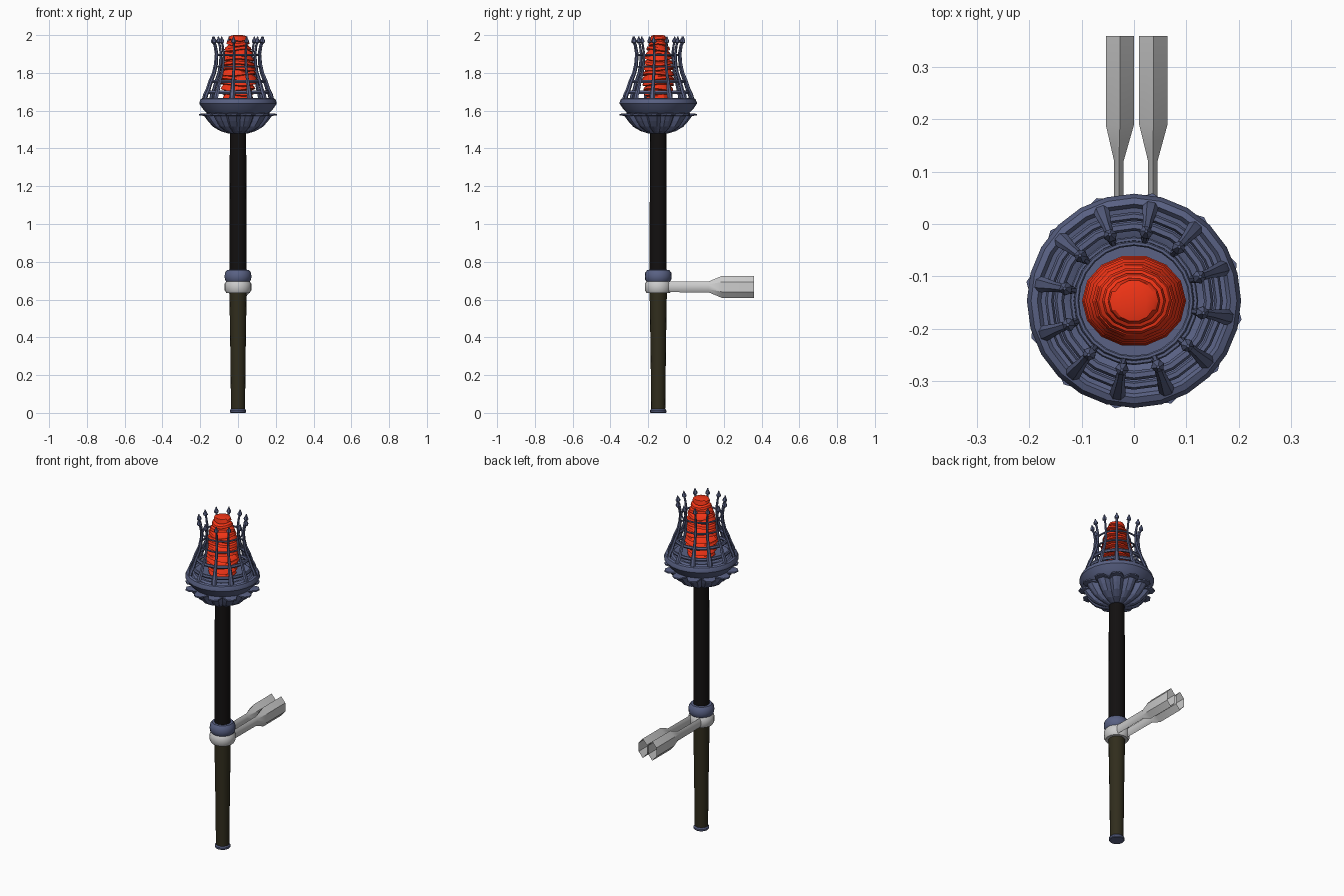
import bpy, bmesh, math, random
from mathutils import Vector

if "Cube" in bpy.data.objects:
    bpy.data.objects.remove(bpy.data.objects["Cube"])

random.seed(4)
CY = -0.147          # torch axis
N = 12               # petals / cage bars
A0 = math.radians(20)

def material(name, col):
    m = bpy.data.materials.new(name)
    m.diffuse_color = (*col, 1)
    m.use_nodes = True
    m.node_tree.nodes["Principled BSDF"].inputs["Base Color"].default_value = m.diffuse_color
    return m

IRON = material("blue_iron", (0.10, 0.12, 0.23))
WOOD = material("olive_grip", (0.030, 0.026, 0.012))
BLACK = material("black_shaft", (0.006, 0.005, 0.005))
FIRE = material("red_fire", (0.90, 0.035, 0.008))

def finish(name, bm, mat=None, smooth=None, loc=(0, CY, 0)):
    bmesh.ops.recalc_face_normals(bm, faces=bm.faces)
    me = bpy.data.meshes.new(name)
    bm.to_mesh(me)
    bm.free()
    ob = bpy.data.objects.new(name, me)
    ob.location = loc
    bpy.context.collection.objects.link(ob)
    if mat:
        me.materials.append(mat)
    if smooth:
        bpy.ops.object.select_all(action='DESELECT')
        ob.select_set(True)
        bpy.context.view_layer.objects.active = ob
        bpy.ops.object.shade_smooth_by_angle(angle=math.radians(smooth))
    return ob

def skin(bm, loops, cap=True, closed=False):
    """Join equal-length point loops into a tube."""
    vs = [[bm.verts.new(p) for p in l] for l in loops]
    n = len(vs[0])
    pairs = list(zip(vs, vs[1:])) + ([(vs[-1], vs[0])] if closed else [])
    for a, b in pairs:
        for i in range(n):
            j = (i + 1) % n
            bm.faces.new((a[i], a[j], b[j], b[i]))
    if cap and not closed:
        bm.faces.new(vs[0])
        bm.faces.new(vs[-1])

def circle(r, z, n, a0=0.0):
    return [(r * math.cos(a0 + math.tau * i / n), r * math.sin(a0 + math.tau * i / n), z) for i in range(n)]

def lathe(name, prof, n, mat=None, smooth=35, closed=False):
    bm = bmesh.new()
    skin(bm, [circle(r, z, n) for r, z in prof], closed=closed)
    return finish(name, bm, mat, smooth)

# Shaft, grip and collars
lathe("foot_cap", [(.040, 0), (.043, .004), (.043, .013), (.038, .02)], 16, IRON)
lathe("grip", [(.037, .012), (.041, .35), (.046, .66)], 16, WOOD)
lathe("shaft", [(.045, .65), (.045, 1.1), (.043, 1.5)], 16, BLACK)
lathe("upper_collar", [(.045, .69), (.06, .692), (.069, .705), (.071, .722), (.069, .742), (.058, .757), (.045, .758)], 20, IRON)
lathe("bracket_ring", [(.045, .635), (.062, .635), (.071, .65), (.071, .683), (.062, .697), (.045, .697)], 20)

# Two hollow bracket prongs that flare into tongs
for side, xn, xw in (("left", -.029, -.027), ("right", .036, .037)):
    bm = bmesh.new()
    loops = []
    for y, x, w, h in ((-.11, xn, .009, .028), (.12, xn, .009, .029), (.19, xw, .027, .058), (.36, xw, .027, .058)):
        sec = ((0, 1), (1, .45), (1, -.45), (0, -1), (-1, -.45), (-1, .45))
        loops.append([(x + w * u, y, .667 + h * v) for u, v in sec])
    skin(bm, loops, cap=False)
    finish(side + "_prong", bm, None, 30, (0, 0, 0))

# Petal cup under the bowl: star-shaped loft
bm = bmesh.new()
loops = []
for z, peak, dip in ((1.48, .055, .048), (1.492, .095, .075), (1.515, .135, .108),
                     (1.545, .162, .13), (1.572, .182, .145), (1.575, .209, .158),
                     (1.583, .209, .158), (1.588, .15, .145)):
    loop = []
    for i in range(4 * N):
        r = (peak, .8 * peak + .2 * dip, dip, .8 * peak + .2 * dip)[i % 4]
        a = A0 + math.tau * i / (4 * N)
        loop.append((r * math.cos(a), r * math.sin(a), z))
    loops.append(loop)
skin(bm, loops)
finish("petal_cup", bm, IRON)

# Fire bowl with stepped lip
lathe("fire_bowl", [(.14, 1.57), (.160, 1.582), (.185, 1.608), (.205, 1.637), (.205, 1.644), (.197, 1.662),
                    (.185, 1.667), (.178, 1.658), (.165, 1.656), (.155, 1.664), (.14, 1.662), (.12, 1.652)], 24, IRON, 25)

# Cage hoops
def hoop(name, r, z, w, h):
    sec = [(r + w * math.cos(a), z + h * math.sin(a)) for a in [math.tau * k / 6 for k in range(6)]]
    lathe(name, sec, 24, IRON, 40, closed=True)

for i, (r, z, w, h) in enumerate(((.162, 1.697, .008, .011), (.143, 1.755, .009, .010),
                                  (.118, 1.832, .005, .005), (.110, 1.895, .005, .005))):
    hoop("cage_hoop_%d" % (i + 1), r, z, w, h)

# Cage bars with spear tips, following a curved path (radius, z, half width)
PATH = [(.186, 1.655, .015), (.178, 1.685, .015), (.165, 1.712, .012), (.150, 1.757, .009), (.132, 1.80, .008),
        (.122, 1.845, .008), (.118, 1.90, .007), (.126, 1.945, .006), (.131, 1.957, .006),
        (.132, 1.962, .013), (.133, 1.970, .013), (.135, 1.985, .005), (.135, 1.993, .003)]
bm = bmesh.new()
for k in range(N):
    a = A0 + math.tau * k / N
    out, tan = Vector((math.cos(a), math.sin(a), 0)), Vector((-math.sin(a), math.cos(a), 0))
    loops = []
    for i, (r, z, w) in enumerate(PATH):
        p, q = PATH[max(i - 1, 0)], PATH[min(i + 1, len(PATH) - 1)]
        d = (out * (q[0] - p[0]) + Vector((0, 0, q[1] - p[1]))).normalized()
        nrm = tan.cross(d)
        depth = min(w, .009) if i < 9 else w
        c = out * r + Vector((0, 0, z))
        loops.append([c + tan * w * math.cos(t) + nrm * depth * math.sin(t)
                      for t in [math.tau * j / 6 for j in range(6)]])
    skin(bm, loops)
finish("cage_bars", bm, IRON, 40)

# Flame: irregular stacked overlapping layers
bm = bmesh.new()
LAYERS = 13
def flame_r(t):
    pts = ((0, .074), (.3, .092), (.55, .086), (.8, .070), (1, .046))
    for (t0, r0), (t1, r1) in zip(pts, pts[1:]):
        if t <= t1:
            return r0 + (r1 - r0) * (t - t0) / (t1 - t0)
    return pts[-1][1]

loops = []
for i in range(LAYERS):
    t = i / (LAYERS - 1)
    z, ph, tilt = 1.655 + .315 * t, random.random() * 6.28, .006
    for f, dz in ((.82, 0), (1.05, .005), (.98, .018)):
        loops.append([(x * f * 1.04, y * f * .92, zz + dz + tilt * math.sin(2 * math.atan2(y, x) + ph))
                      for x, y, zz in circle(flame_r(t), z, 14)])
loops.append(circle(.04, 1.996, 14))
loops.append(circle(.025, 2.0, 14))
skin(bm, loops)
finish("flame", bm, FIRE, 25)
